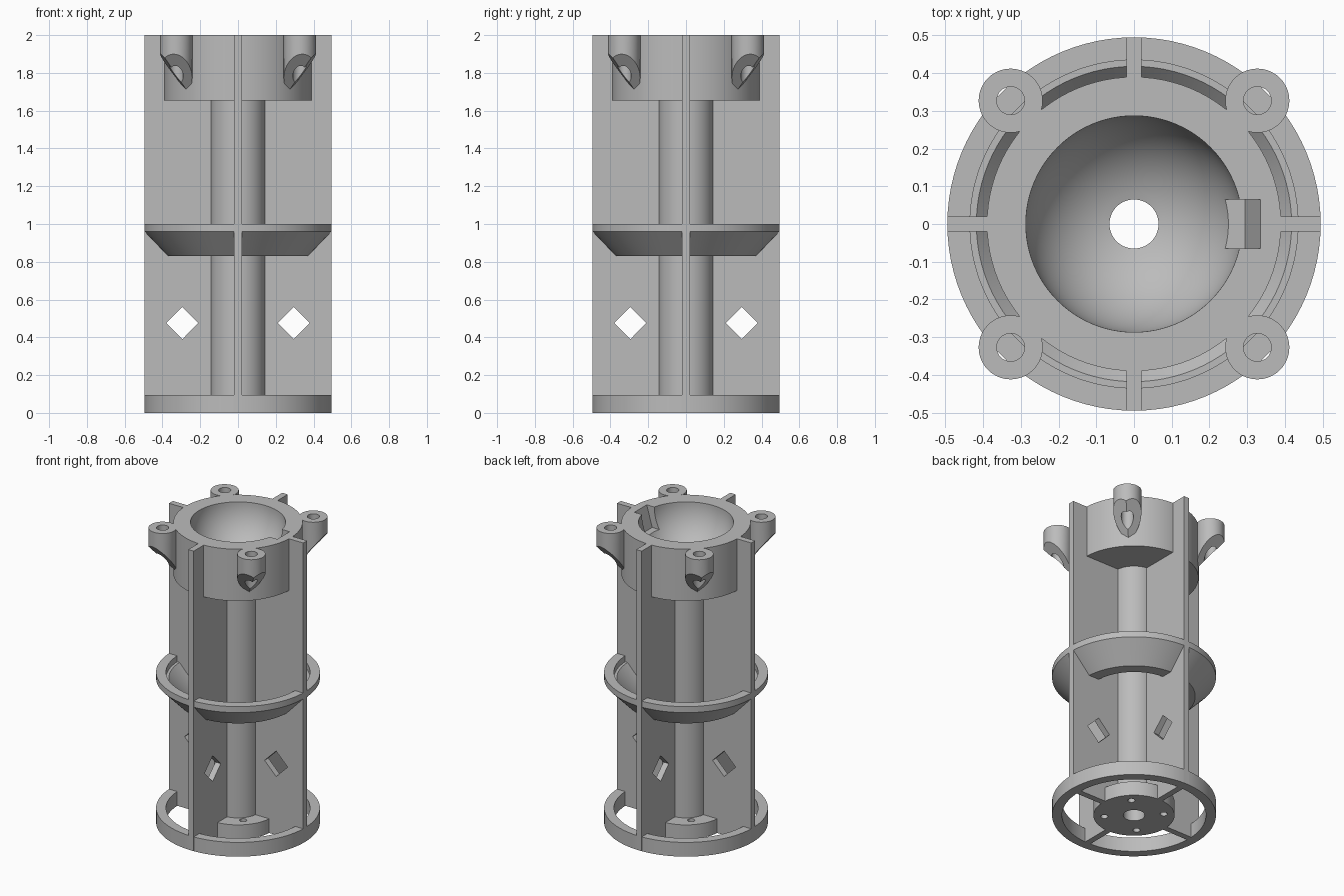
import bpy, bmesh, math
from mathutils import Matrix, Vector

cube = bpy.data.objects.get("Cube")
if cube:
    bpy.data.objects.remove(cube, do_unlink=True)

grey = bpy.data.materials.new("plain_grey")
grey.use_nodes = True
COLOUR = (0.5, 0.5, 0.5, 1)
grey.diffuse_color = COLOUR
grey.node_tree.nodes["Principled BSDF"].inputs["Base Color"].default_value = COLOUR
SEGMENTS = 96


def finish(name, bm):
    bmesh.ops.recalc_face_normals(bm, faces=bm.faces)
    mesh = bpy.data.meshes.new(name)
    bm.to_mesh(mesh)
    bm.free()
    mesh.materials.append(grey)
    obj = bpy.data.objects.new(name, mesh)
    bpy.context.collection.objects.link(obj)
    return obj


def activate(obj):
    bpy.ops.object.select_all(action='DESELECT')
    obj.select_set(True)
    bpy.context.view_layer.objects.active = obj


def smooth(obj):
    activate(obj)
    bpy.ops.object.shade_smooth_by_angle(angle=math.radians(30))


def lathe(name, profile):
    """Spin a closed (radius, height) profile around z."""
    bm = bmesh.new()
    rings = []
    for i in range(SEGMENTS):
        a = math.tau * i / SEGMENTS
        rings.append([bm.verts.new((r * math.cos(a), r * math.sin(a), z)) for r, z in profile])
    n = len(profile)
    for i in range(SEGMENTS):
        a, b = rings[i], rings[(i + 1) % SEGMENTS]
        for j in range(n):
            k = (j + 1) % n
            bm.faces.new((a[j], b[j], b[k], a[k]))
    return finish(name, bm)


def plate(name, outline, half):
    """Extrude an (x, z) outline to both sides of y = 0."""
    bm = bmesh.new()
    face = bm.faces.new([bm.verts.new((x, -half, z)) for x, z in outline])
    moved = bmesh.ops.extrude_face_region(bm, geom=[face])["geom"]
    verts = [v for v in moved if isinstance(v, bmesh.types.BMVert)]
    bmesh.ops.translate(bm, verts=verts, vec=(0, 2 * half, 0))
    return finish(name, bm)


def cylinder(name, x, radius, z0, z1, segments=40):
    bm = bmesh.new()
    bmesh.ops.create_cone(bm, cap_ends=True, segments=segments, radius1=radius, radius2=radius,
                          depth=z1 - z0, matrix=Matrix.Translation((x, 0, (z0 + z1) / 2)))
    return finish(name, bm)


def cut(target, cutter):
    mod = target.modifiers.new("cut", 'BOOLEAN')
    mod.operation = 'DIFFERENCE'
    mod.solver = 'EXACT'
    mod.object = cutter
    activate(target)
    bpy.ops.object.modifier_apply(modifier=mod.name)
    bpy.data.objects.remove(cutter, do_unlink=True)


def turn(obj, degrees):
    obj.data.transform(Matrix.Rotation(math.radians(degrees), 4, 'Z'))


# Hub, hollow column and bowl-shaped head in one turned body
BORE, BOWL = 0.065, 0.287
low = math.acos(BORE / BOWL)
bowl = [(BOWL * math.cos(low * i / 20), 2 - BOWL * math.sin(low * i / 20)) for i in range(21)]
body = lathe("hub_column_and_head",
             [(BORE, 0), (0.245, 0), (0.245, 0.095), (0.145, 0.095), (0.145, 1.655),
              (0.39, 1.655), (0.39, 2)] + bowl)

# Notch in the bowl rim and screw holes in the hub
cut(body, plate("notch_cutter", [(0.2, 1.86), (0.295, 1.86), (0.335, 2), (0.335, 2.1), (0.2, 2.1)], 0.065))
for k in range(4):
    hole = cylinder("screw_cutter", 0.18, 0.022, -0.1, 0.2, 24)
    turn(hole, 45 + 90 * k)
    cut(body, hole)
smooth(body)

# Base ring and flared middle ring
smooth(lathe("base_ring", [(0.435, 0), (0.495, 0), (0.495, 0.095), (0.435, 0.095)]))
smooth(lathe("middle_ring", [(0.435, 1), (0.495, 1), (0.495, 0.96), (0.37, 0.83),
                             (0.295, 0.83), (0.418, 0.96), (0.435, 0.96)]))

# Four upright fins, each with a diamond window
for k, side in enumerate(("left", "back", "right", "front")):
    fin = plate(side + "_fin", [(0.12, 0), (0.495, 0), (0.495, 2), (0.37, 2), (0.37, 1.68), (0.12, 1.68)], 0.02)
    d = 0.085
    cut(fin, plate("window_cutter", [(0.295 - d, 0.475), (0.295, 0.475 - d),
                                     (0.295 + d, 0.475), (0.295, 0.475 + d)], 0.1))
    turn(fin, 90 * k)

# Four bolt lugs with keel-shaped undersides
LUG = 0.4625
for k, side in enumerate(("back_left", "back_right", "front_right", "front_left")):
    lug = cylinder(side + "_lug", LUG, 0.085, 1.5, 2)
    bm = bmesh.new()
    bm.from_mesh(lug.data)
    for s in (-1, 1):
        bmesh.ops.bisect_plane(bm, geom=bm.verts[:] + bm.edges[:] + bm.faces[:],
                               plane_co=(0.396, 0, 1.72), plane_no=Vector((-1.05, -0.75 * s, 1)).normalized(),
                               clear_inner=True)
        bmesh.ops.holes_fill(bm, edges=[e for e in bm.edges if e.is_boundary])
    bmesh.ops.recalc_face_normals(bm, faces=bm.faces)
    bm.to_mesh(lug.data)
    bm.free()
    cut(lug, cylinder("bolt_cutter", LUG, 0.037, 1.4, 2.1))
    turn(lug, 45 + 90 * k)
    smooth(lug)
